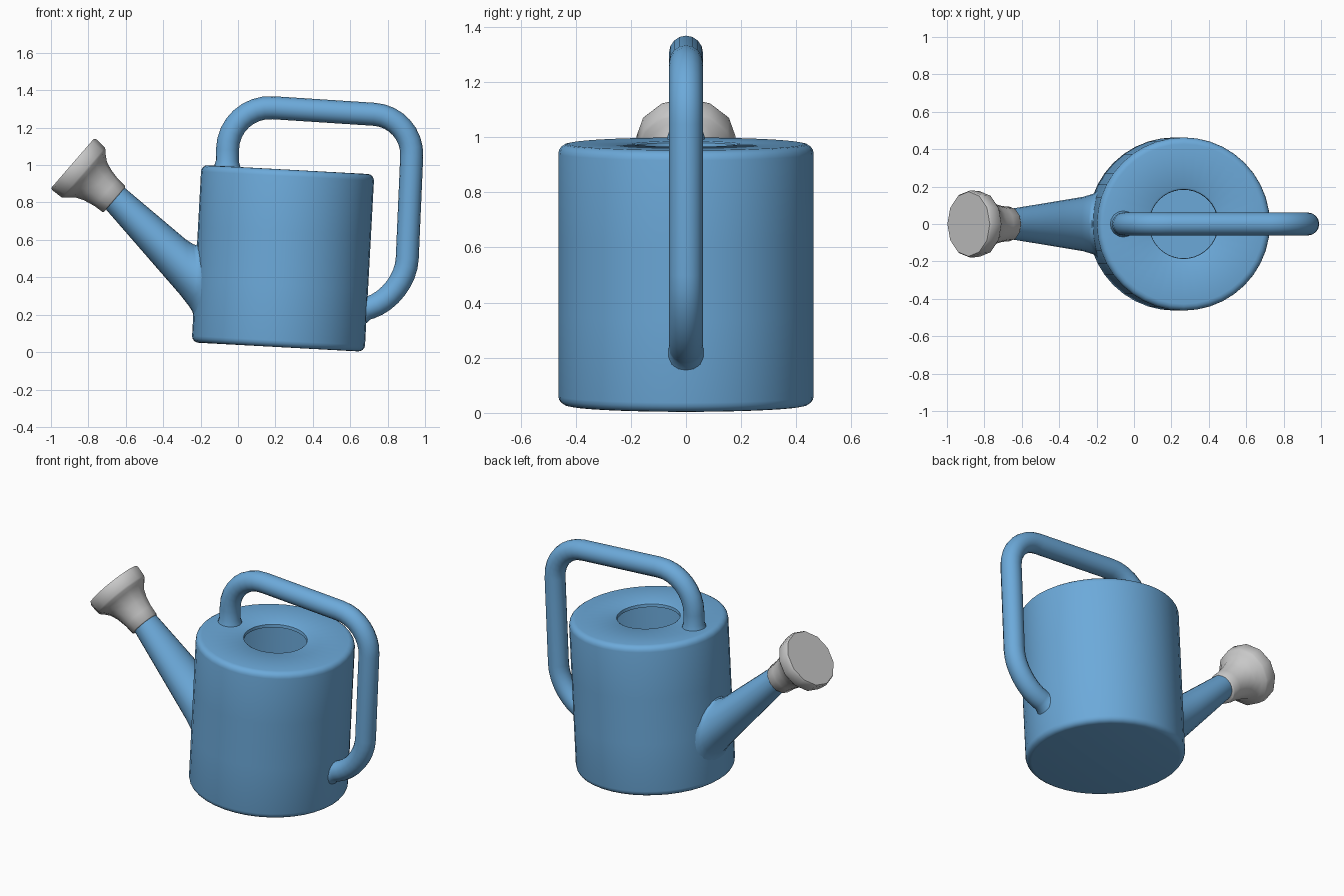
import bpy, bmesh, math
from mathutils import Vector, Matrix

if "Cube" in bpy.data.objects:
    bpy.data.objects.remove(bpy.data.objects["Cube"])


def material(name, colour):
    m = bpy.data.materials.new(name)
    m.diffuse_color = (*colour, 1)
    m.use_nodes = True
    m.node_tree.nodes["Principled BSDF"].inputs["Base Color"].default_value = m.diffuse_color
    return m


BLUE = material("sky_blue", (0.15, 0.40, 0.70))
GREY = material("light_grey", (0.58, 0.58, 0.58))


def loft(name, rings, mat, angle=40, caps=True):
    """Skin a list of equally sized point rings."""
    bm = bmesh.new()
    loops = [[bm.verts.new(p) for p in ring] for ring in rings]
    n = len(loops[0])
    for a, b in zip(loops, loops[1:]):
        for i in range(n):
            j = (i + 1) % n
            bm.faces.new((a[i], a[j], b[j], b[i]))
    if caps:
        bm.faces.new(loops[0])
        bm.faces.new(loops[-1])
    bmesh.ops.recalc_face_normals(bm, faces=bm.faces)
    me = bpy.data.meshes.new(name)
    bm.to_mesh(me)
    bm.free()
    me.materials.append(mat)
    ob = bpy.data.objects.new(name, me)
    bpy.context.collection.objects.link(ob)
    bpy.ops.object.select_all(action='DESELECT')
    ob.select_set(True)
    bpy.context.view_layer.objects.active = ob
    bpy.ops.object.shade_smooth_by_angle(angle=math.radians(angle))
    return ob


def circle(centre, axis, r, n, ry=None):
    """Ring around an axis lying in the xz plane; ry is the radius along y."""
    axis = Vector(axis).normalized()
    side = Vector((0, 1, 0))
    up = axis.cross(side)
    ry = ry or r
    turn = math.tau / n
    return [Vector(centre) + up * r * math.cos(k * turn) + side * ry * math.sin(k * turn)
            for k in range(n)]


# Tank: leaning hollow drum with rounded rims and a filling hole
TILT = math.radians(3.1)
AXIS = Vector((math.sin(TILT), 0, math.cos(TILT)))
BASE = Vector((0.215, 0, 0.027))
R, H, B = 0.463, 0.95, 0.035
profile = []
for k in range(5):
    a = k * math.pi / 8
    profile.append((R - B + B * math.sin(a), B - B * math.cos(a)))
profile += [(R, H * f) for f in (0.35, 0.65)]
for k in range(5):
    a = k * math.pi / 8
    profile.append((R - B + B * math.cos(a), H - B + B * math.sin(a)))
profile += [(0.195, H), (0.185, H - 0.006), (0.183, H - 0.025),
            (0.43, H - 0.025), (0.43, 0.03)]
loft("tank", [circle(BASE + AXIS * z, AXIS, r, 40) for r, z in profile], BLUE)


# Spout: tapered tube whose foot is fitted to the drum wall with a soft flare
tip, root = Vector((-0.685, 0, 0.85)), Vector((-0.25, 0, 0.41))
flow = (root - tip).normalized()


def on_wall(p):
    """Slide a point along the spout until it meets the drum wall."""
    q, d = p - BASE, flow
    q, d = q - AXIS * q.dot(AXIS), d - AXIS * d.dot(AXIS)
    a, b, c = d.dot(d), q.dot(d), q.dot(q) - (R - 0.003) ** 2
    disc = max(b * b - a * c, 0)
    return p + flow * ((-b - math.sqrt(disc)) / a)


SIDES = 24
start = circle(tip, flow, 0.073, SIDES, 0.077)
foot = [on_wall(p) for p in circle(root, flow, 0.122, SIDES, 0.157)]
rings = [[s.lerp(f, t) for s, f in zip(start, foot)] for t in (0, 0.3, 0.6, 0.85)]
for grow, back in ((1.02, 0.035), (1.08, 0.012), (1.18, 0)):
    rings.append([on_wall(p) - flow * back
                  for p in circle(root, flow, 0.122 * grow, SIDES, 0.157 * grow)])
loft("spout", rings, BLUE, 60, caps=False)


# Rose: flared twelve-sided sprinkler head
neck, aim = Vector((-0.66, 0, 0.815)), Vector((-0.755, 0, 0.655)).normalized()
rose = [(0.0, 0.086), (0.006, 0.092), (0.06, 0.096), (0.12, 0.109), (0.165, 0.127),
        (0.195, 0.152), (0.212, 0.170), (0.222, 0.176), (0.285, 0.180), (0.297, 0.173)]
loft("rose", [circle(neck + aim * t, aim, r, 12) for t, r in rose], GREY, 50)


# Handle: round tube swept along a path with filleted corners
def fillet(corners, sizes, steps=8):
    pts = [corners[0]]
    for i, size in enumerate(sizes, 1):
        c = corners[i]
        a = c + (corners[i - 1] - c).normalized() * size
        b = c + (corners[i + 1] - c).normalized() * size
        ca, cb = a.lerp(c, 0.55), b.lerp(c, 0.55)
        for k in range(steps + 1):
            t = k / steps
            u = 1 - t
            pts.append(a * u**3 + ca * 3 * u * u * t + cb * 3 * u * t * t + b * t**3)
    return pts + [corners[-1]]


corners = [Vector((x, 0, z)) for x, z in
           ((-0.058, 0.98), (-0.052, 1.322), (0.938, 1.258), (0.896, 0.30), (0.665, 0.225))]
path = fillet(corners, (0.24, 0.21, 0.2))
path.insert(1, path[0].lerp(path[1], 0.4))
path.insert(-1, path[-1].lerp(path[-2], 0.6))
tube = []
for i, p in enumerate(path):
    tangent = path[min(i + 1, len(path) - 1)] - path[max(i - 1, 0)]
    tube.append(circle(p, tangent, 0.074 if i in (0, len(path) - 1) else 0.0615, 16))
loft("handle", tube, BLUE, 60)
